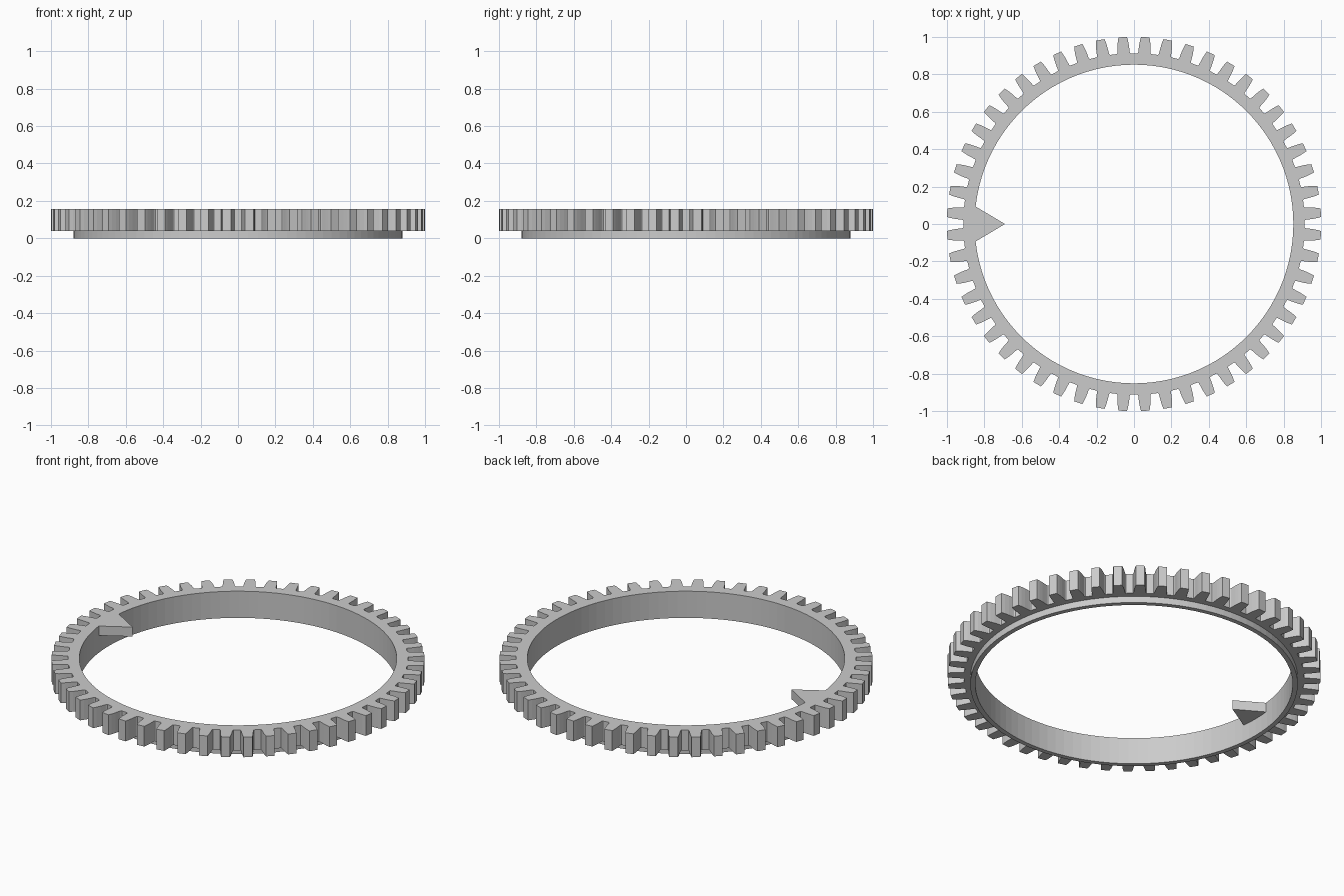
import bpy, bmesh
from math import sin, cos, pi, asin

if "Cube" in bpy.data.objects:
    bpy.data.objects.remove(bpy.data.objects["Cube"])

TEETH = 52
INNER_R, LIP_R = 0.852, 0.879
LIP_TOP, TOP = 0.038, 0.158
SEGMENTS = 104

gray = bpy.data.materials.new("plain gray")
gray.use_nodes = True
color = (0.6, 0.6, 0.6, 1)
gray.diffuse_color = color
gray.node_tree.nodes["Principled BSDF"].inputs["Base Color"].default_value = color


def polar(r, a):
    return (r * cos(a), r * sin(a))


def circle(r):
    return [polar(r, 2 * pi * i / SEGMENTS) for i in range(SEGMENTS)]


def plate(name, loops, z0, z1):
    """Fill flat outlines (later ones are holes) and extrude them upward."""
    bm = bmesh.new()
    edges = []
    for loop in loops:
        vs = [bm.verts.new((x, y, z0)) for x, y in loop]
        edges += [bm.edges.new((v, vs[i - 1])) for i, v in enumerate(vs)]
    bmesh.ops.triangle_fill(bm, edges=edges, use_beauty=True, normal=(0, 0, 1))
    new = bmesh.ops.extrude_face_region(bm, geom=bm.faces[:], use_keep_orig=True)
    verts = [g for g in new["geom"] if isinstance(g, bmesh.types.BMVert)]
    bmesh.ops.translate(bm, verts=verts, vec=(0, 0, z1 - z0))
    bmesh.ops.recalc_face_normals(bm, faces=bm.faces[:])
    mesh = bpy.data.meshes.new(name)
    bm.to_mesh(mesh)
    bm.free()
    mesh.materials.append(gray)
    obj = bpy.data.objects.new(name, mesh)
    bpy.context.collection.objects.link(obj)
    return obj


# Tooth flank: half angle and radius, from the root fillet to the tip
flank = [(0.040, 0.913), (0.036, 0.918), (0.0345, 0.93), (0.032, 0.955),
         (0.028, 0.98), (0.023, 1.001)]
outline = []
for t in range(TEETH):
    mid = 2 * pi * (t + 0.5) / TEETH
    outline += [polar(r, mid - a) for a, r in flank]
    outline += [polar(r, mid + a) for a, r in reversed(flank)]

# Toothed ring and the narrow lip beneath it
plate("toothed_ring", [outline, circle(INNER_R)], LIP_TOP, TOP)
plate("lower_lip", [circle(LIP_R), circle(INNER_R)], 0, LIP_TOP)

# Inward pointer, flush with the top; its back follows the ring
half = asin(0.094 / INNER_R)
back = [polar(INNER_R + 0.001, pi + half * k / 4) for k in range(-4, 5)]
plate("pointer", [back + [(-0.69, 0)]], 0.102, TOP)
